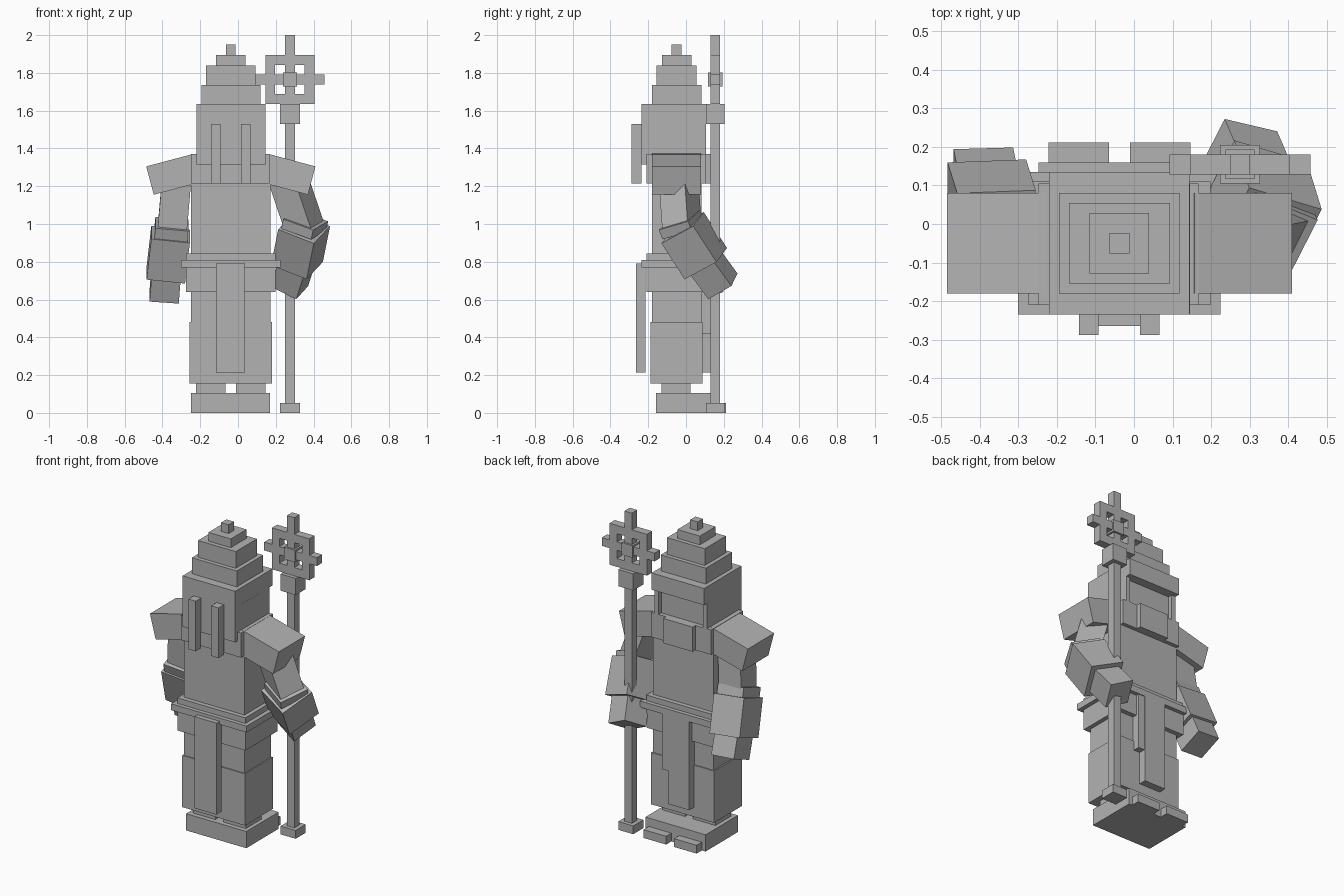
import bpy
from mathutils import Matrix, Vector

cube = bpy.data.objects.get("Cube")
if cube:
    bpy.data.objects.remove(cube, do_unlink=True)

stone = bpy.data.materials.new("stone_grey")
stone.use_nodes = True
stone.diffuse_color = (0.45, 0.45, 0.45, 1)
stone.node_tree.nodes["Principled BSDF"].inputs["Base Color"].default_value = (0.45, 0.45, 0.45, 1)

CX, CY = -0.038, -0.05   # body axis


def place(name, matrix):
    bpy.ops.mesh.primitive_cube_add(size=1)
    ob = bpy.context.object
    ob.name = name
    ob.data.transform(matrix)
    ob.data.materials.append(stone)
    return ob


def box(name, x, y, z):
    """Axis-aligned block from (low, high) ranges."""
    lo, hi = Vector((x[0], y[0], z[0])), Vector((x[1], y[1], z[1]))
    return place(name, Matrix.Translation((lo + hi) / 2) @ Matrix.Diagonal((*(hi - lo), 1)))


def limb(name, a, b, width, depth, side=(1, 0, 0)):
    """Block running from a to b, with its width turned along side."""
    a, b = Vector(a), Vector(b)
    axis = (a - b).normalized()
    u = Vector(side)
    u = (u - axis * u.dot(axis)).normalized()
    v = axis.cross(u)
    rot = Matrix((u, v, axis)).transposed().to_4x4()
    return place(name, Matrix.Translation((a + b) / 2) @ rot
                 @ Matrix.Diagonal((width, depth, (a - b).length, 1)))


def tier(name, w, d, z):
    """Block centred on the body axis."""
    return box(name, (CX - w / 2, CX + w / 2), (CY - d / 2, CY + d / 2), z)


# Stepped hat
tier("hat_brim", 0.313, 0.262, (1.635, 1.735))
tier("hat_middle", 0.262, 0.21, (1.735, 1.84))
tier("hat_upper", 0.155, 0.156, (1.84, 1.895))
tier("hat_tip", 0.052, 0.052, (1.895, 1.95))

# Head, hair and beard
tier("head_crown", 0.365, 0.37, (1.53, 1.635))
box("head", (-0.22, 0.145), (-0.235, 0.078), (1.315, 1.53))
for name, x in (("right", -0.22), ("left", 0.117)):
    box(name + "_side_lock", (x, x + 0.028), (0.07, 0.105), (1.37, 1.53))
for name, x in (("right", -0.143), ("left", 0.015)):
    box(name + "_braid", (x, x + 0.051), (-0.288, -0.235), (1.215, 1.53))
box("beard", (-0.14, 0.065), (0.1, 0.133), (1.215, 1.37))

# Torso and belt
box("collar", (-0.248, 0.168), (-0.21, 0.105), (1.215, 1.37))
tier("torso", 0.42, 0.262, (0.6, 1.3))
tier("belt_top", 0.472, 0.32, (0.81, 0.845))
tier("belt", 0.525, 0.37, (0.77, 0.81))
tier("hip_skirt", 0.472, 0.32, (0.64, 0.77))

# Robe and cloth panels
tier("robe_upper", 0.42, 0.262, (0.48, 0.64))
tier("robe_lower", 0.436, 0.276, (0.155, 0.48))
box("front_panel", (-0.117, 0.037), (-0.265, -0.215), (0.215, 0.79))
box("back_panel", (-0.117, 0.032), (0.08, 0.135), (0.215, 0.77))
box("back_strip", (0.032, 0.075), (0.08, 0.13), (0.42, 0.77))

# Feet
box("sole", (-0.248, 0.17), (-0.16, 0.16), (0, 0.105))
for name, x in (("right", -0.222), ("left", -0.01)):
    box(name + "_ankle", (x, x + 0.155), (-0.13, 0.025), (0.1, 0.16))
    box(name + "_toe", (x, x + 0.157), (0.15, 0.212), (0, 0.052))

# Sloping shoulder pads
for name, s in (("right", -1), ("left", 1)):
    limb(name + "_shoulder", (CX + s * 0.175, CY, 1.297), (CX + s * 0.428, CY, 1.23),
         0.26, 0.155, (0, 1, 0))

# Right arm, hanging
limb("right_upper_arm", (-0.325, -0.04, 1.24), (-0.35, -0.015, 0.95), 0.155, 0.155)
limb("right_cuff", (-0.35, -0.03, 1.0), (-0.357, -0.005, 0.93), 0.175, 0.18)
limb("right_sleeve", (-0.357, -0.01, 0.945), (-0.382, 0.07, 0.73), 0.205, 0.2)
limb("right_hand", (-0.38, 0.065, 0.75), (-0.391, 0.12, 0.615), 0.155, 0.165)

# Left arm, bent round the staff
turn = (0.88, -0.45, 0)
limb("left_upper_arm", (0.265, -0.04, 1.24), (0.36, -0.02, 0.96), 0.155, 0.155, turn)
limb("left_cuff", (0.358, -0.035, 1.02), (0.348, -0.015, 0.97), 0.18, 0.18, turn)
limb("left_sleeve", (0.35, -0.018, 0.98), (0.312, 0.105, 0.79), 0.21, 0.21, turn)
limb("left_hand", (0.313, 0.1, 0.8), (0.272, 0.195, 0.67), 0.155, 0.155, turn)

# Staff with a square lattice head
SX, SY, SZ = 0.275, 0.155, 1.765


def staff_part(name, half, z, dx=0.0, half_y=0.026):
    box(name, (SX + dx - half, SX + dx + half), (SY - half_y, SY + half_y), z)


staff_part("staff_shaft", 0.026, (0.02, 2.0))
staff_part("staff_foot", 0.052, (0, 0.052), half_y=0.05)
staff_part("staff_socket", 0.052, (1.53, 1.635), half_y=0.05)
staff_part("staff_crossbar", 0.183, (SZ - 0.026, SZ + 0.026))
staff_part("staff_jewel", 0.038, (SZ - 0.038, SZ + 0.038), half_y=0.038)
for s in (-1, 1):
    staff_part("staff_frame_upright", 0.026, (SZ - 0.13, SZ + 0.13), s * 0.104)
    staff_part("staff_frame_rail", 0.13, (SZ + s * 0.104 - 0.026, SZ + s * 0.104 + 0.026))
